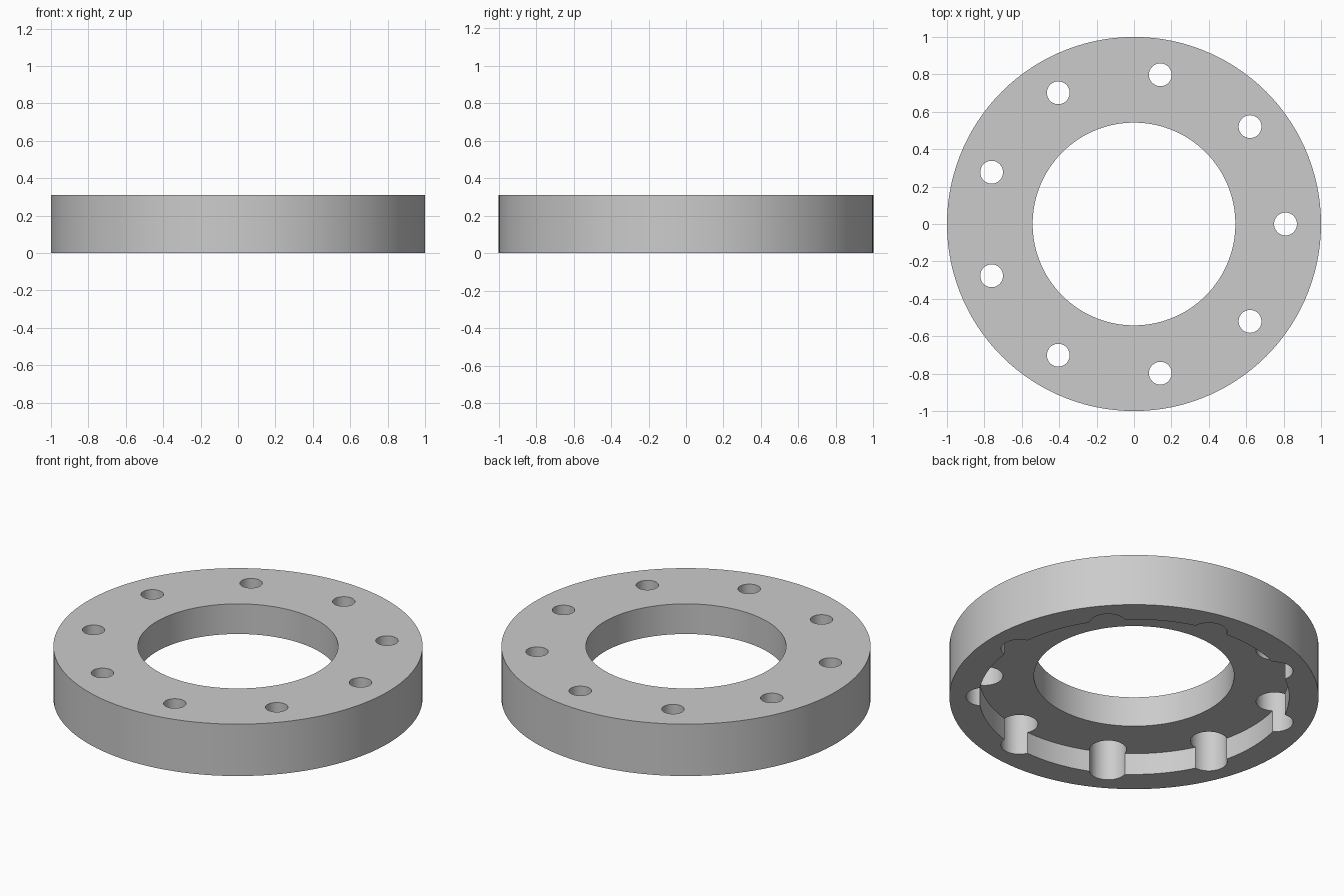
import bpy
import bmesh
from math import cos, sin, pi, radians
from mathutils import Vector

if "Cube" in bpy.data.objects:
    bpy.data.objects.remove(bpy.data.objects["Cube"])

HEIGHT = 0.31
OUTER, BORE = 1.0, 0.542
RECESS_R, RECESS_Z = 0.84, 0.13
BOLT_CIRCLE, BOLT_COUNT = 0.81, 9
HOLE_R, COUNTERBORE_R, COUNTERBORE_Z = 0.061, 0.1, 0.25

grey = bpy.data.materials.new("light_grey")
grey.use_nodes = True
colour = (0.6, 0.6, 0.6, 1)
grey.diffuse_color = colour
grey.node_tree.nodes["Principled BSDF"].inputs["Base Color"].default_value = colour


def lathe(name, profile, steps, location=(0, 0, 0)):
    """Spin a closed (radius, height) profile around the vertical axis."""
    bm = bmesh.new()
    verts = [bm.verts.new((r, 0, z)) for r, z in profile]
    edges = [bm.edges.new((verts[i - 1], verts[i])) for i in range(len(verts))]
    bmesh.ops.spin(bm, geom=verts + edges, cent=(0, 0, 0), axis=(0, 0, 1),
                   angle=2 * pi, steps=steps, use_duplicate=False)
    bmesh.ops.remove_doubles(bm, verts=bm.verts, dist=1e-4)
    # Drop the collapsed axis edges of solid profiles
    loose = [e for e in bm.edges if not e.link_faces]
    bmesh.ops.delete(bm, geom=loose, context="EDGES")
    bmesh.ops.recalc_face_normals(bm, faces=bm.faces)
    mesh = bpy.data.meshes.new(name)
    bm.to_mesh(mesh)
    bm.free()
    mesh.materials.append(grey)
    obj = bpy.data.objects.new(name, mesh)
    obj.location = Vector(location)
    bpy.context.collection.objects.link(obj)
    return obj


# Ring body with the wide recess underneath
ring = lathe("flange_ring", [
    (OUTER, 0), (OUTER, HEIGHT), (BORE, HEIGHT),
    (BORE, RECESS_Z), (RECESS_R, RECESS_Z), (RECESS_R, 0)], 120)
bpy.context.view_layer.objects.active = ring
ring.select_set(True)

# Stepped bolt holes: narrow above, wide counterbore below
for i in range(BOLT_COUNT):
    a = 2 * pi * i / BOLT_COUNT
    cutter = lathe("bolt_hole_cutter", [
        (0, -0.1), (COUNTERBORE_R, -0.1), (COUNTERBORE_R, COUNTERBORE_Z),
        (HOLE_R, COUNTERBORE_Z), (HOLE_R, HEIGHT + 0.1), (0, HEIGHT + 0.1)],
        40, (BOLT_CIRCLE * cos(a), BOLT_CIRCLE * sin(a), 0))
    cutter.hide_render = True
    cut = ring.modifiers.new("bolt_hole", "BOOLEAN")
    cut.operation = "DIFFERENCE"
    cut.solver = "EXACT"
    cut.object = cutter
    bpy.ops.object.modifier_apply(modifier=cut.name)
    bpy.data.objects.remove(cutter)

bpy.ops.object.shade_smooth_by_angle(angle=radians(30))
